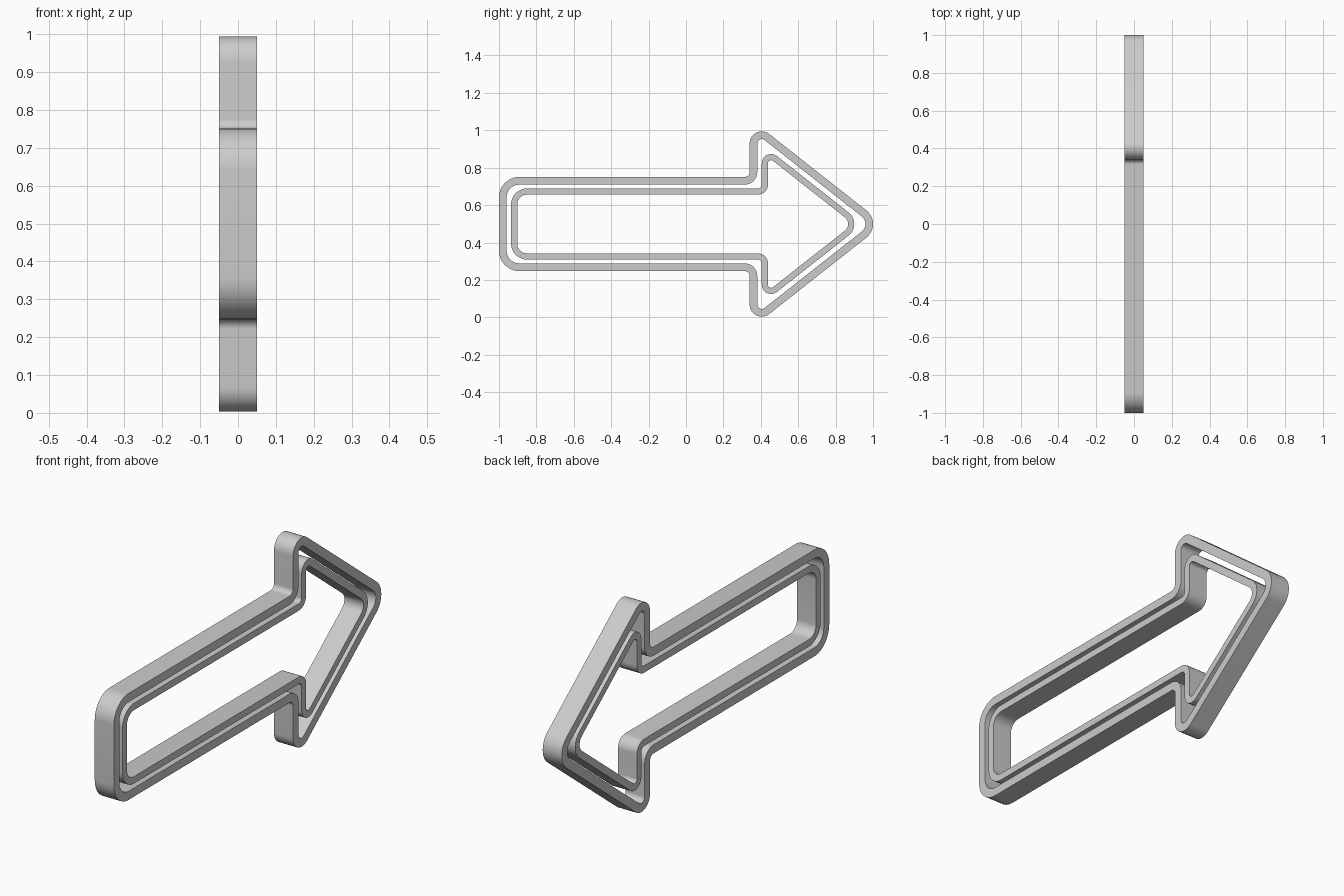
import bpy
import bmesh
import math
from mathutils import Vector

cube = bpy.data.objects.get("Cube")
if cube:
    bpy.data.objects.remove(cube, do_unlink=True)

HALF_DEPTH = 0.05
MID_Z = 0.499
STEPS = 12

grey = bpy.data.materials.new("plain grey")
grey.use_nodes = True
grey.diffuse_color = (0.6, 0.6, 0.6, 1)
grey.node_tree.nodes["Principled BSDF"].inputs["Base Color"].default_value = (0.6, 0.6, 0.6, 1)


def rounded_outline(corners):
    """Clockwise corners (y, z, radius) -> list of (point, outward normal)."""
    result = []
    count = len(corners)
    for i, (y, z, radius) in enumerate(corners):
        here = Vector((y, z))
        d_in = (here - Vector(corners[i - 1][:2])).normalized()
        d_out = (Vector(corners[(i + 1) % count][:2]) - here).normalized()
        n_in = Vector((-d_in.y, d_in.x))
        turn = math.atan2(d_in.x * d_out.y - d_in.y * d_out.x, d_in.dot(d_out))
        sign = 1 if turn < 0 else -1          # convex or concave corner
        start = here - d_in * radius * math.tan(abs(turn) / 2)
        centre = start - n_in * radius * sign
        for k in range(STEPS + 1):
            a = turn * k / STEPS
            n = Vector((n_in.x * math.cos(a) - n_in.y * math.sin(a),
                        n_in.x * math.sin(a) + n_in.y * math.cos(a)))
            result.append((centre + n * radius * sign, n))
    return result


def arrow_band(name, upper, tip, thickness):
    """Wall of constant thickness following an arrow mirrored about its axis."""
    lower = [(y, -z, r) for y, z, r in reversed(upper)]
    outline = rounded_outline(upper + [tip] + lower)
    bm = bmesh.new()
    rings = []
    for p, n in outline:
        q = p - n * thickness
        rings.append([bm.verts.new((x, c.x, c.y + MID_Z)) for x, c in
                      ((-HALF_DEPTH, p), (HALF_DEPTH, p), (HALF_DEPTH, q), (-HALF_DEPTH, q))])
    for i, a in enumerate(rings):
        b = rings[(i + 1) % len(rings)]
        for j in range(4):
            k = (j + 1) % 4
            bm.faces.new((a[j], a[k], b[k], b[j]))
    bmesh.ops.recalc_face_normals(bm, faces=bm.faces)
    mesh = bpy.data.meshes.new(name)
    bm.to_mesh(mesh)
    bm.free()
    mesh.materials.append(grey)
    obj = bpy.data.objects.new(name, mesh)
    bpy.context.collection.objects.link(obj)
    bpy.ops.object.select_all(action='DESELECT')
    obj.select_set(True)
    bpy.context.view_layer.objects.active = obj
    bpy.ops.object.shade_smooth_by_angle(angle=math.radians(35))


# Outer wall: tail corner, notch, head corner, then the tip
arrow_band("outer_arrow_wall",
           [(-1.0, 0.252, 0.11), (0.34, 0.252, 0.025), (0.34, 0.564, 0.065)],
           (1.057, 0, 0.092), 0.041)

# Inner wall, nested with an open gap
arrow_band("inner_arrow_wall",
           [(-0.935, 0.19, 0.085), (0.405, 0.19, 0.02), (0.405, 0.427, 0.05)],
           (0.948, 0, 0.078), 0.033)
